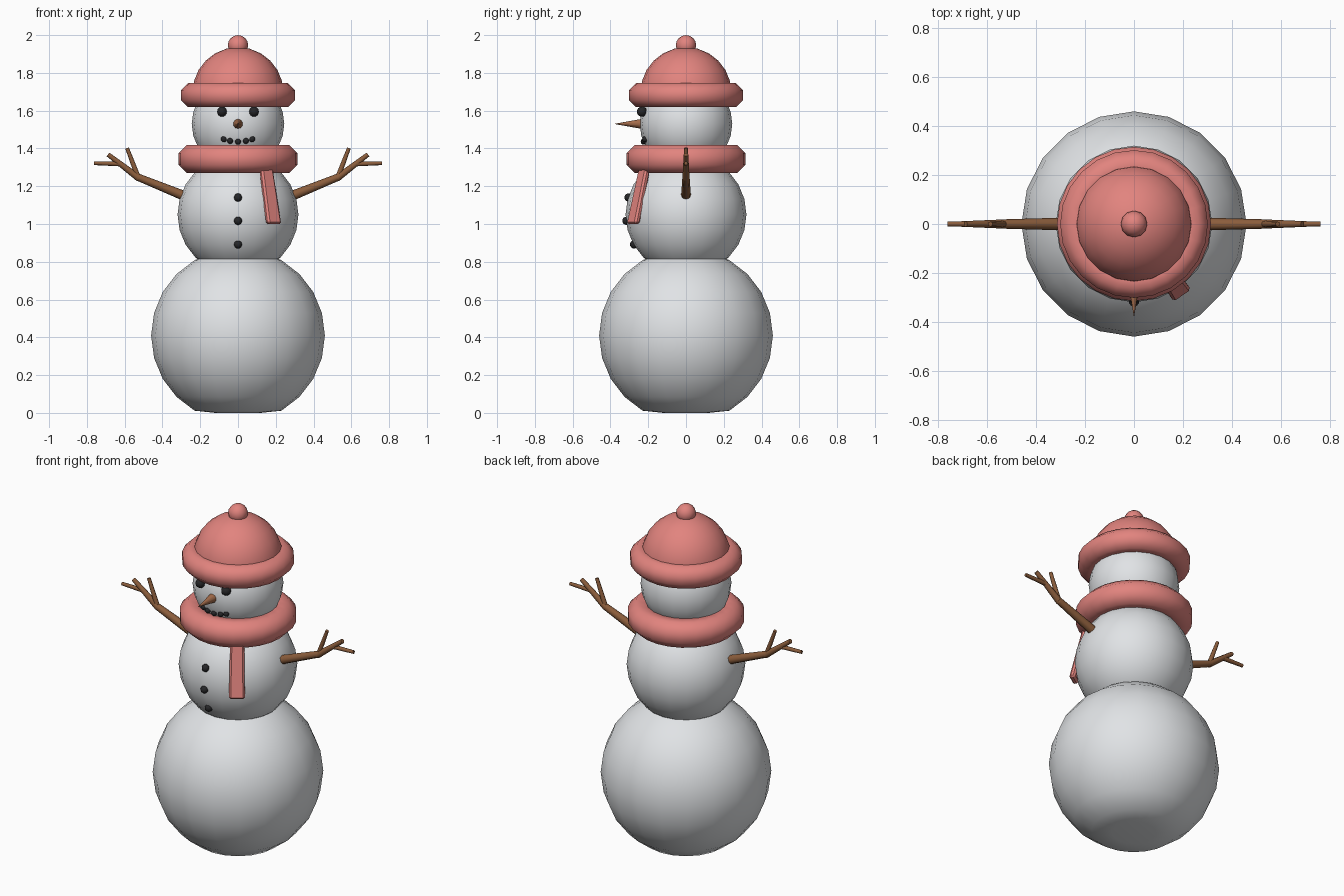
import bpy, bmesh, math
from mathutils import Vector, Matrix

cube = bpy.data.objects.get("Cube")
if cube:
    bpy.data.objects.remove(cube, do_unlink=True)


def material(name, color):
    m = bpy.data.materials.new(name)
    m.use_nodes = True
    m.diffuse_color = (*color, 1)
    m.node_tree.nodes["Principled BSDF"].inputs["Base Color"].default_value = (*color, 1)
    return m


SNOW = material("snow white", (0.75, 0.77, 0.79))
WOOL = material("coral wool", (0.76, 0.23, 0.21))
COAL = material("coal black", (0.02, 0.02, 0.022))
WOOD = material("bark brown", (0.26, 0.11, 0.045))
CARROT = material("carrot brown", (0.37, 0.15, 0.07))


def finish(name, bm, mat, smooth=True):
    me = bpy.data.meshes.new(name)
    bmesh.ops.recalc_face_normals(bm, faces=bm.faces)
    for f in bm.faces:
        f.smooth = smooth
    bm.to_mesh(me)
    bm.free()
    me.materials.append(mat)
    ob = bpy.data.objects.new(name, me)
    bpy.context.collection.objects.link(ob)
    return ob


def ball(name, center, r, mat, segs=20, rings=12, floor=None):
    bm = bmesh.new()
    bmesh.ops.create_uvsphere(bm, u_segments=segs, v_segments=rings, radius=r,
                              matrix=Matrix.Translation(center))
    if floor is not None:  # settle the underside onto a flat level
        for v in bm.verts:
            v.co.z = max(v.co.z, floor)
    return finish(name, bm, mat)


def ring(name, z, major, minor, mat, segs=24, sides=8):
    bm = bmesh.new()
    grid = []
    for i in range(segs):
        a = math.tau * i / segs
        row = []
        for j in range(sides):
            b = math.tau * (j + 0.5) / sides
            d = major + minor * math.cos(b)
            row.append(bm.verts.new((d * math.cos(a), d * math.sin(a), z + minor * math.sin(b))))
        grid.append(row)
    for i in range(segs):
        p, q = grid[i], grid[(i + 1) % segs]
        for j in range(sides):
            k = (j + 1) % sides
            bm.faces.new((p[j], q[j], q[k], p[k]))
    return finish(name, bm, mat)


def add_stick(bm, a, b, r1, r2, sides):
    a, b = Vector(a), Vector(b)
    d = b - a
    m = Matrix.Translation((a + b) / 2) @ d.to_track_quat('Z', 'Y').to_matrix().to_4x4()
    bmesh.ops.create_cone(bm, cap_ends=True, segments=sides, radius1=r1, radius2=r2,
                          depth=d.length, matrix=m)


# Snow body
ball("lower_body", (0, 0, 0.41), 0.46, SNOW, floor=0)
ball("middle_body", (0, 0, 1.05), 0.32, SNOW)
ball("head", (0, 0, 1.53), 0.245, SNOW)

# Hat and scarf
ball("hat_dome", (0, 0, 1.695), 0.241, WOOL, floor=1.66)
ring("hat_brim", 1.682, 0.238, 0.069, WOOL)
ball("hat_pompom", (0, 0, 1.946), 0.054, WOOL, 12, 8)
ring("scarf", 1.344, 0.241, 0.08, WOOL)

# Hanging scarf end, leaning outwards
bm = bmesh.new()
top, bottom = Vector((0, -0.253, 1.34)), Vector((0, -0.338, 1.0))
bmesh.ops.create_cube(bm, size=1)
for v in bm.verts:
    low = v.co.z < 0
    c = bottom if low else top
    v.co = c + Vector((v.co.x * (0.086 if low else 0.074), v.co.y * 0.034, 0))
bmesh.ops.bevel(bm, geom=bm.edges[:], offset=0.01, segments=1, affect='EDGES')
bmesh.ops.rotate(bm, verts=bm.verts, cent=(0, 0, 0),
                 matrix=Matrix.Rotation(math.radians(34), 3, 'Z'))
finish("scarf_end", bm, WOOL, smooth=False)

# Face
for side, s in (("left", 1), ("right", -1)):
    ball(side + "_eye", (s * 0.085, -0.233, 1.595), 0.027, COAL, 10, 8)
for i, (x, z) in enumerate([(-0.075, 1.449), (-0.042, 1.44), (0, 1.436),
                            (0.042, 1.44), (0.075, 1.449)]):
    y = -math.sqrt(0.243 ** 2 - x * x - (z - 1.53) ** 2)
    ball(f"mouth_coal_{i + 1}", (x, y, z), 0.016, COAL, 8, 6)
bm = bmesh.new()
add_stick(bm, (0, -0.225, 1.53), (0, -0.376, 1.53), 0.028, 0.001, 10)
nose = finish("nose", bm, CARROT)

# Buttons
for i, z in enumerate((1.14, 1.017, 0.892)):
    y = -math.sqrt(0.317 ** 2 - (z - 1.05) ** 2)
    ball(f"button_{i + 1}", (0, y, z), 0.022, COAL, 10, 8)

# Branch arms with two twigs each
BRANCHES = [((0.25, 1.135), (0.535, 1.25), 0.027, 0.019),
            ((0.525, 1.243), (0.688, 1.368), 0.019, 0.012),
            ((0.53, 1.25), (0.587, 1.402), 0.014, 0.010),
            ((0.62, 1.318), (0.762, 1.322), 0.013, 0.010)]
sticks = [nose]
for side, s in (("left", 1), ("right", -1)):
    bm = bmesh.new()
    for (x1, z1), (x2, z2), r1, r2 in BRANCHES:
        add_stick(bm, (s * x1, 0, z1), (s * x2, 0, z2), r1, r2, 8)
    sticks.append(finish(side + "_arm", bm, WOOD))

# Keep the cut ends crisp
for ob in bpy.context.selected_objects:
    ob.select_set(False)
for ob in sticks:
    ob.select_set(True)
bpy.context.view_layer.objects.active = nose
bpy.ops.object.shade_smooth_by_angle(angle=math.radians(50))
